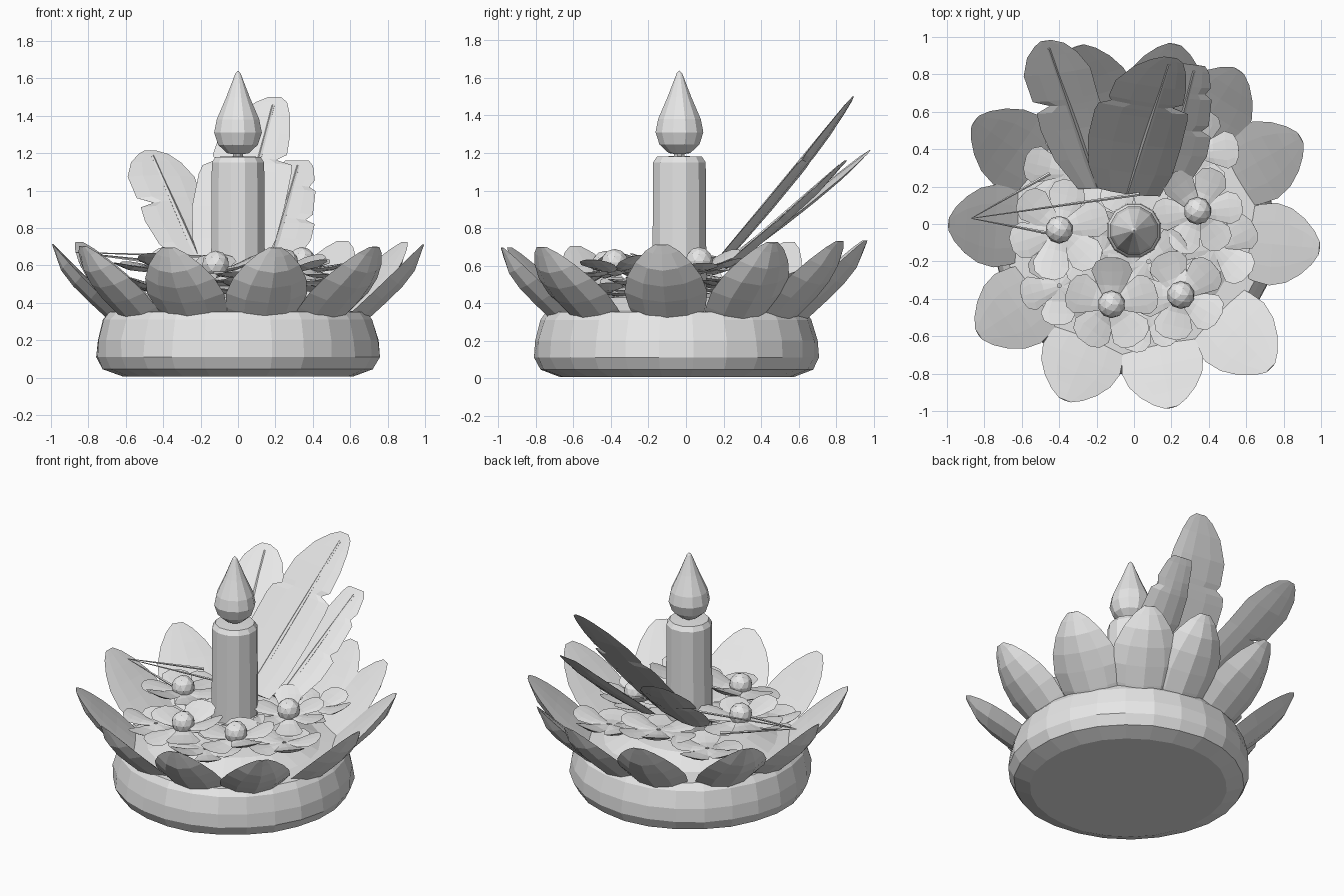
import bpy, bmesh, math, random
from mathutils import Vector

random.seed(4)
UP = Vector((0, 0, 1))
cube = bpy.data.objects.get("Cube")
if cube:
    bpy.data.objects.remove(cube)

grey = bpy.data.materials.new("light_grey")
grey.use_nodes = True
grey.diffuse_color = (0.8, 0.8, 0.8, 1)
grey.node_tree.nodes["Principled BSDF"].inputs["Base Color"].default_value = (0.8, 0.8, 0.8, 1)


def finish(bm, name):
    bmesh.ops.remove_doubles(bm, verts=bm.verts, dist=0.0005)
    bmesh.ops.recalc_face_normals(bm, faces=bm.faces)
    mesh = bpy.data.meshes.new(name)
    bm.to_mesh(mesh)
    bm.free()
    mesh.materials.append(grey)
    obj = bpy.data.objects.new(name, mesh)
    bpy.context.collection.objects.link(obj)
    return obj


def lathe(name, profile, sides, centre, wobble=0.0):
    """Turn a radius/height profile, with slight hand-carved unevenness."""
    bm = bmesh.new()
    rings = []
    for r, z in profile:
        ring = []
        for i in range(sides):
            a = math.tau * (i + 0.5) / sides
            k = r + (random.uniform(-wobble, wobble) if r else 0)
            ring.append(bm.verts.new((centre[0] + k * math.cos(a), centre[1] + k * math.sin(a), z)))
        rings.append(ring)
    for low, high in zip(rings, rings[1:]):
        for i in range(sides):
            j = (i + 1) % sides
            bm.faces.new((low[i], low[j], high[j], high[i]))
    return finish(bm, name)


def blade(bm, base, tip, stations, inner, outer, bend=0.0, side=None):
    """Closed leaf shape; stations give (position, left width, right width)."""
    base, tip = Vector(base), Vector(tip)
    along = tip - base
    side = (side or along.cross(UP)).normalized()
    normal = side.cross(along).normalized()
    steps = (-1, -0.55, 0, 0.55, 1)
    loops = []
    for t, left, right in stations:
        mid = base + along * t + normal * bend * math.sin(math.pi * t)
        taper = min(1, 3.5 * (1.02 - t))
        top, bottom = [], []
        for u in steps:
            p = mid + side * u * (left if u < 0 else right)
            top.append(p + normal * inner * (1 - u * u) * taper)
            bottom.append(p - normal * outer * (1 - u * u) * taper)
        loops.append([bm.verts.new(p) for p in top + bottom[-2:0:-1]])
    n = len(loops[0])
    for a, b in zip(loops, loops[1:]):
        for i in range(n):
            j = (i + 1) % n
            bm.faces.new((a[i], a[j], b[j], b[i]))
    bm.faces.new(loops[0])
    bm.faces.new(loops[-1])


def strand(bm, start, end, r1, r2):
    start, end = Vector(start), Vector(end)
    d = end - start
    made = bmesh.ops.create_cone(bm, cap_ends=True, segments=5, radius1=r1, radius2=r2, depth=d.length)
    turn = d.to_track_quat("Z", "Y")
    for v in made["verts"]:
        v.co = turn @ v.co + (start + end) / 2


# Rounded dish and the raised bed inside it
lathe("base_dish", [(0, 0.005), (0.62, 0.005), (0.725, 0.045), (0.76, 0.11), (0.755, 0.2), (0.725, 0.31),
                    (0.69, 0.352), (0.55, 0.36), (0.4, 0.43), (0, 0.47)], 26, (0, -0.052), 0.005)

# Candle with a pointed flame
lathe("candle", [(0, 0.4), (0.15, 0.4), (0.145, 1.15), (0.125, 1.18), (0, 1.185)], 12, (0, -0.035))
lathe("wick", [(0, 1.17), (0.03, 1.17), (0.03, 1.22), (0, 1.22)], 8, (0, -0.035))
lathe("flame", [(0, 1.19), (0.06, 1.2), (0.11, 1.245), (0.132, 1.31), (0.118, 1.38), (0.065, 1.5),
                (0.015, 1.625), (0, 1.64)], 12, (0, -0.035))

# Ring of big cupped petals, broad at the foot and pointed at the tip
tips = [(0.99, -0.13), (0.89, 0.46), (0.56, 0.82), (0.22, 0.96), (-0.3, 0.95), (-0.85, 0.55),
        (-0.99, 0), (-0.83, -0.59), (-0.37, -0.94), (0.2, -0.98), (0.73, -0.77)]
petal_shape = [(0, 0.17, 0.17), (0.2, 0.205, 0.205), (0.4, 0.222, 0.222), (0.6, 0.2, 0.2),
               (0.78, 0.15, 0.15), (0.92, 0.09, 0.09), (1, 0.035, 0.035)]
for x, y in tips:
    bm = bmesh.new()
    direction = Vector((x, y + 0.04, 0)).normalized()
    foot = direction * 0.57 + Vector((0, -0.04, 0.3))
    blade(bm, foot, (x, y, 0.715 + 0.02 * y), petal_shape, 0.008, 0.075, -0.01)
    finish(bm, "outer_petal")

# Blossoms: (x, y, z, radius, petal count, turn, lean x, lean y)
blossoms = [
    (-0.4, -0.03, 0.59, 0.27, 6, 0.3, 0.0, -0.1),
    (-0.12, -0.43, 0.57, 0.25, 5, 0.3, 0.1, 0.3),
    (0.25, -0.38, 0.58, 0.24, 5, 0.7, 0.1, 0.1),
    (0.34, 0.07, 0.59, 0.24, 6, 0.1, -0.1, 0.2),
]
# Leafy filler rosettes tucked under the blossoms
fillers = [
    (0.44, -0.12, 0.49, 0.23, 5, 0.5, 0.1, 0.0),
    (-0.4, -0.33, 0.48, 0.21, 5, 0.9, -0.1, 0.0),
    (0.06, -0.45, 0.47, 0.24, 6, 0.2, 0.0, -0.1),
    (-0.36, 0.28, 0.49, 0.23, 5, 0.4, 0.0, 0.1),
    (0.33, 0.38, 0.51, 0.23, 5, 0.1, 0.1, 0.2),
    (0.0, 0.3, 0.53, 0.26, 6, 0.0, 0.0, 0.1),
    (0.08, -0.2, 0.53, 0.22, 5, 0.6, 0.2, 0.0),
    (-0.18, -0.15, 0.52, 0.22, 5, 0.2, -0.1, 0.2),
]
for x, y, z, r, count, turn, lean_x, lean_y in blossoms + fillers:
    bm = bmesh.new()
    centre = Vector((x, y, z))
    w = 2.2 * r / count
    shape = [(0.05, 0.03, 0.03), (0.4, w * 0.7, w * 0.7), (0.7, w, w), (0.9, w * 0.8, w * 0.8), (1, w * 0.35, w * 0.35)]
    for i in range(count):
        a = turn + math.tau * i / count
        c, s = math.cos(a), math.sin(a)
        lift = 0.12 + lean_x * c + lean_y * s + 0.06 * (-1) ** i
        blade(bm, centre, centre + Vector((c, s, lift)) * r, shape, 0.008, 0.02, -0.015)
    finish(bm, "blossom_petals")
for x, y, z, *rest in blossoms:
    bm = bmesh.new()
    bmesh.ops.create_icosphere(bm, subdivisions=2, radius=0.074)
    bmesh.ops.translate(bm, verts=bm.verts, vec=(x, y, z + 0.035))
    finish(bm, "blossom_centre")

# Tall torn leaves behind the candle, each with a raised midrib
leaves = {
    "tall_leaf": ((-0.03, 0.17, 0.61), (0.2, 0.89, 1.5), Vector((1, -0.13, 0)), [
        (0, 0.17, 0.17), (0.15, 0.25, 0.2), (0.35, 0.3, 0.2), (0.55, 0.31, 0.19), (0.6, 0.3, 0.18),
        (0.63, 0.24, 0.09), (0.66, 0.26, 0.14), (0.78, 0.25, 0.13), (0.9, 0.18, 0.1), (0.97, 0.1, 0.07), (1, 0.04, 0.03)]),
    "left_leaf": ((-0.2, 0.2, 0.6), (-0.47, 0.98, 1.215), Vector((1, 0.13, 0)), [
        (0, 0.1, 0.14), (0.2, 0.17, 0.18), (0.4, 0.19, 0.16), (0.52, 0.18, 0.17), (0.56, 0.1, 0.17),
        (0.6, 0.18, 0.17), (0.78, 0.18, 0.18), (0.9, 0.13, 0.14), (0.97, 0.07, 0.09), (1, 0.03, 0.03)]),
    "right_leaf": ((0.17, 0.22, 0.6), (0.33, 0.85, 1.16), Vector((1, -0.13, 0)), [
        (0, 0.1, 0.12), (0.25, 0.15, 0.18), (0.41, 0.15, 0.175), (0.45, 0.13, 0.12), (0.5, 0.15, 0.15),
        (0.72, 0.14, 0.13), (0.76, 0.13, 0.09), (0.82, 0.12, 0.11), (0.95, 0.1, 0.08), (1, 0.08, 0.05)]),
}
for name, (base, tip, side, stations) in leaves.items():
    bm = bmesh.new()
    blade(bm, base, tip, stations, 0.015, 0.025, -0.012, side)
    finish(bm, name)
    bm = bmesh.new()
    strand(bm, base, Vector(base).lerp(Vector(tip), 0.95), 0.02, 0.008)
    finish(bm, name + "_midrib")

# Fine needles reaching out to the left-hand petals
bm = bmesh.new()
for start in ((0.03, 0.16, 0.64), (-0.4, -0.06, 0.61), (-0.45, 0.27, 0.62)):
    strand(bm, start, (-0.87, 0.03, 0.67), 0.01, 0.002)
finish(bm, "needles")
